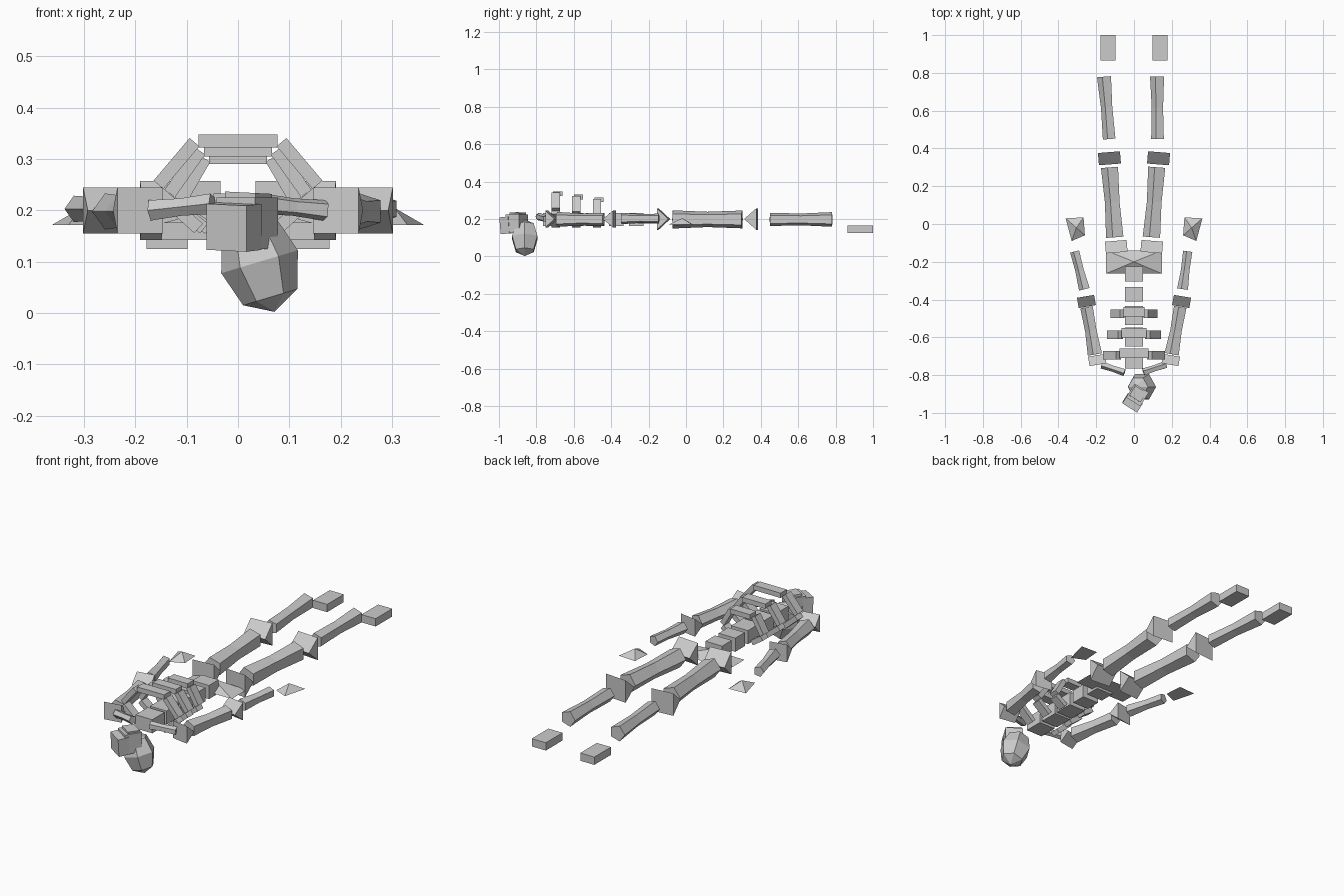
import bpy, math
from mathutils import Vector, Matrix

if "Cube" in bpy.data.objects:
    bpy.data.objects.remove(bpy.data.objects["Cube"])

mat = bpy.data.materials.new("bone grey")
mat.diffuse_color = (0.6, 0.6, 0.6, 1)
mat.use_nodes = True
mat.node_tree.nodes["Principled BSDF"].inputs["Base Color"].default_value = mat.diffuse_color


def mesh(name, verts, faces):
    me = bpy.data.meshes.new(name)
    me.from_pydata([tuple(v) for v in verts], [], faces)
    me.materials.append(mat)
    ob = bpy.data.objects.new(name, me)
    bpy.context.collection.objects.link(ob)
    return ob


def bone(name, a, b, r0, r1, waist=0.85):
    """Five-sided bone, pinched in the middle."""
    a, b = Vector(a), Vector(b)
    d = (b - a).normalized()
    side = d.cross(Vector((0, 0, 1))).normalized()
    up = side.cross(d)
    verts = []
    for t, r in ((0, r0), (0.5, (r0 + r1) / 2 * waist), (1, r1)):
        for k in range(5):
            an = math.pi + k * math.tau / 5
            verts.append(a.lerp(b, t) + side * r * math.cos(an) + up * r * math.sin(an))
    faces = [(i * 5 + k, i * 5 + (k + 1) % 5, i * 5 + 5 + (k + 1) % 5, i * 5 + 5 + k)
             for i in range(2) for k in range(5)]
    faces = [f[::-1] for f in faces]
    return mesh(name, verts, faces + [tuple(range(5)), tuple(range(14, 9, -1))])


def joint(name, c, width, height, depth, tip, angle):
    """Triangular prism lying across the limb, its edge towards tip * y."""
    m = Matrix.Translation(c) @ Matrix.Rotation(angle, 4, 'Z')
    h = depth / 2
    tri = [(tip * h, 0), (-tip * h, height / 2), (-tip * h, -height / 2)]
    verts = [m @ Vector((x, y, z)) for x in (-width / 2, width / 2) for y, z in tri]
    faces = [(0, 1, 2), (5, 4, 3), (0, 3, 4, 1), (1, 4, 5, 2), (2, 5, 3, 0)]
    if tip < 0:
        faces = [f[::-1] for f in faces]
    return mesh(name, verts, faces)


def box(name, c, size, rot=(0, 0, 0)):
    m = Matrix.Translation(c)
    for an, ax in zip(rot, 'XYZ'):
        m = m @ Matrix.Rotation(an, 4, ax)
    x, y, z = (s / 2 for s in size)
    verts = [m @ Vector((i, j, k)) for i in (-x, x) for j in (-y, y) for k in (-z, z)]
    return mesh(name, verts, [(0, 1, 3, 2), (4, 6, 7, 5), (0, 4, 5, 1),
                              (2, 3, 7, 6), (0, 2, 6, 4), (1, 5, 7, 3)])


def pyramid(name, corners, z, apex):
    """Flat-based pyramid; corners run counter-clockwise from above."""
    verts = [(x, y, z) for x, y in corners] + [apex]
    return mesh(name, verts, [(3, 2, 1, 0)] + [(i, (i + 1) % 4, 4) for i in range(4)])


# Legs and arms
Z = 0.198
for s, side in ((-1, "left"), (1, "right")):
    box("foot_" + side, (s * 0.138, 0.932, 0.145), (0.08, 0.135, 0.04))
    ankle = -0.155 if s < 0 else 0.126
    bone("shin_" + side, (s * 0.128, 0.45, Z), (ankle, 0.78, Z), 0.037, 0.041)
    joint("knee_" + side, (s * 0.13, 0.348, 0.2), 0.117, 0.115, 0.065, -1, -s * 0.08)
    bone("thigh_" + side, (s * 0.097, -0.07, Z), (s * 0.125, 0.3, Z), 0.051, 0.05)
    joint("hip_" + side, (s * 0.094, -0.12, 0.2), 0.115, 0.115, 0.062, 1, -s * 0.08)
    joint("shoulder_" + side, (s * 0.195, -0.72, 0.2), 0.09, 0.09, 0.05, 1, -s * 0.17)
    bone("upper_arm_" + side, (s * 0.203, -0.69, Z), (s * 0.248, -0.44, Z), 0.042, 0.037)
    joint("elbow_" + side, (s * 0.252, -0.41, 0.2), 0.092, 0.09, 0.055, -1, -s * 0.17)
    wrist = -0.312 if s < 0 else 0.287
    bone("forearm_" + side, (s * 0.26, -0.345, 0.203), (wrist, -0.145, 0.203), 0.032, 0.027)
    palm = [(0.26, -0.06), (0.33, -0.09), (0.362, 0.03), (0.267, 0.035)]
    if s > 0:
        pts = palm
    else:
        pts = [(-x, y) for x, y in palm][::-1]
    pyramid("hand_" + side, pts, 0.172, (s * 0.305, -0.02, 0.205))
    # Collar bone
    bone("collar_bone_" + side, (s * 0.05, -0.785, 0.213), (s * 0.17, -0.745, 0.2), 0.021, 0.021)

# Pelvis and spine
pyramid("pelvis", [(-0.148, -0.263), (0.148, -0.263), (0.148, -0.14), (-0.148, -0.14)],
        0.175, (0, -0.2, 0.215))
for i, y in enumerate((-0.265, -0.372, -0.485, -0.598, -0.715)):
    box("vertebra_%d" % i, (0, y, 0.198), (0.095, 0.078 if i < 2 else 0.1, 0.07))

# Ribs: top bar, upper slants and lower slants back to the spine
for i, (y, w, top) in enumerate(((-0.69, 0.16, 0.335), (-0.58, 0.138, 0.318), (-0.47, 0.118, 0.303))):
    half = w * 0.48
    box("breast_bar_%d" % i, (0, y + 0.005, top), (2 * half, 0.05, 0.025))
    for s in (-1, 1):
        for tag, p, q in (("upper", (half + 0.008, top - 0.002), (w - 0.005, top - 0.085)),
                          ("lower", (w - 0.005, top - 0.1), (half, 0.165))):
            dx, dz = q[0] - p[0], q[1] - p[1]
            box("rib_%s_%d_%d" % (tag, i, s),
                (s * (p[0] + q[0]) / 2, y - 0.006, (p[1] + q[1]) / 2),
                (math.hypot(dx, dz), 0.045, 0.025), (0, -math.atan2(dz, dx * s), 0))

# Skull, turned aside, with jaw
bpy.ops.mesh.primitive_uv_sphere_add(segments=6, ring_count=4, radius=1,
                                     location=(0.042, -0.862, 0.1),
                                     rotation=(0.15, -0.25, -0.55))
skull = bpy.context.object
skull.name = "skull"
skull.scale = (0.078, 0.078, 0.102)
skull.data.materials.append(mat)
box("face", (0.018, -0.905, 0.175), (0.088, 0.085, 0.1), (0, 0, -0.56))
box("jaw", (-0.008, -0.947, 0.168), (0.092, 0.055, 0.09), (0.08, 0, -0.56))
box("brow", (0.02, -0.9, 0.222), (0.07, 0.06, 0.025), (0, 0.05, -0.56))
